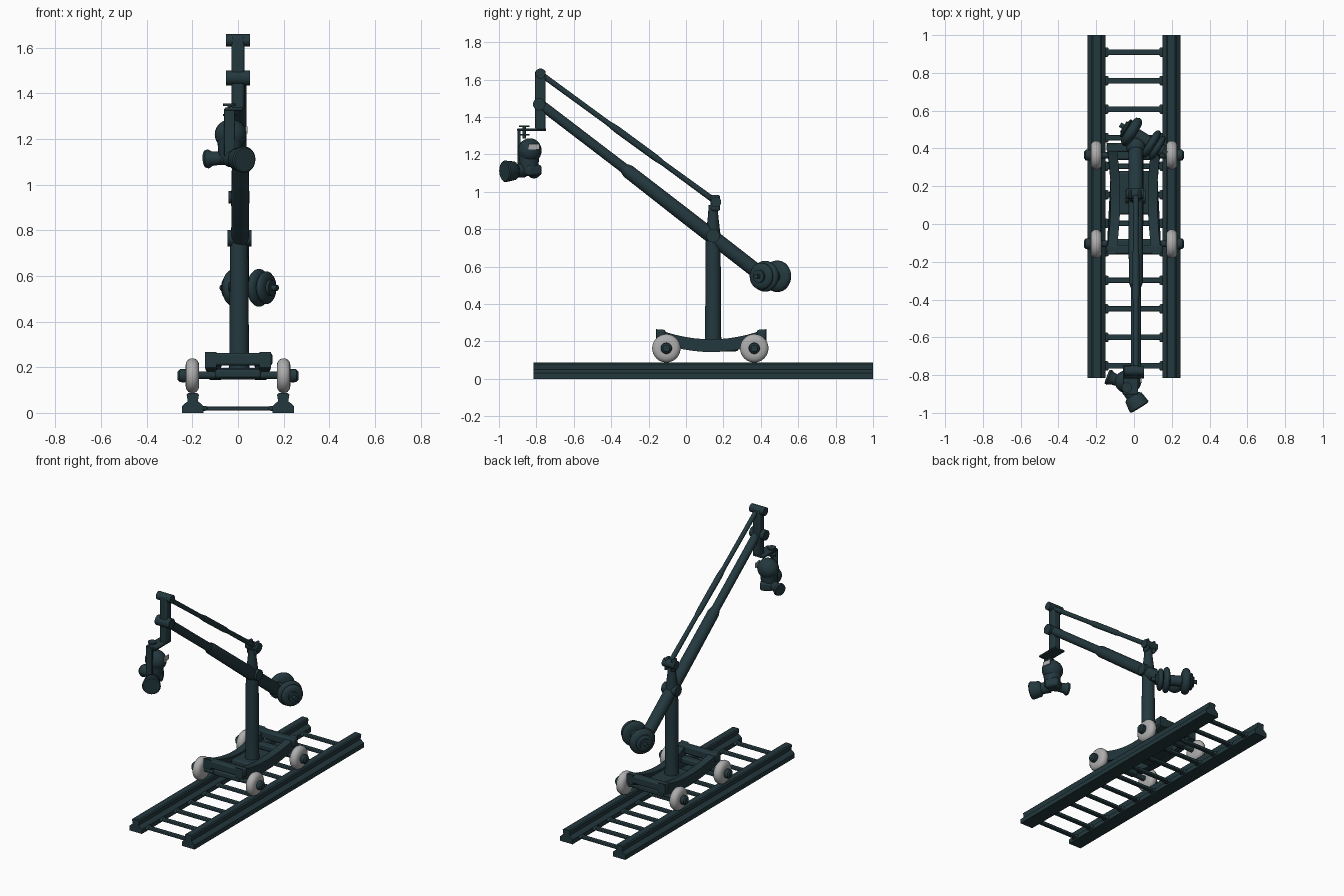
import bpy, bmesh, math
from mathutils import Vector, Matrix

cube = bpy.data.objects.get("Cube")
if cube:
    bpy.data.objects.remove(cube, do_unlink=True)


def material(name, color):
    m = bpy.data.materials.new(name)
    m.use_nodes = True
    m.diffuse_color = (*color, 1)
    m.node_tree.nodes["Principled BSDF"].inputs["Base Color"].default_value = (*color, 1)
    return m


DARK = material("dark teal metal", (0.017, 0.040, 0.048))
GREY = material("light grey rubber", (0.42, 0.42, 0.42))


def finish(name, bm, mat=DARK, bevel=0.0):
    bmesh.ops.recalc_face_normals(bm, faces=bm.faces)
    mesh = bpy.data.meshes.new(name)
    bm.to_mesh(mesh)
    bm.free()
    ob = bpy.data.objects.new(name, mesh)
    bpy.context.collection.objects.link(ob)
    mesh.materials.append(mat)
    bpy.context.view_layer.objects.active = ob
    for o in bpy.context.selected_objects:
        o.select_set(False)
    ob.select_set(True)
    bpy.ops.object.shade_smooth_by_angle(angle=math.radians(40))
    if bevel:
        b = ob.modifiers.new("soft edges", 'BEVEL')
        b.width, b.segments = bevel, 2
    return ob


def box(name, center, size, bevel=0.006, mat=DARK, turn=0):
    bm = bmesh.new()
    m = Matrix.Translation(center) @ Matrix.Rotation(turn, 4, 'Z') @ Matrix.Diagonal((*size, 1))
    bmesh.ops.create_cube(bm, size=1, matrix=m)
    return finish(name, bm, mat, bevel)


def lathe(name, start, end, profile, mat=DARK, sides=24):
    """Revolve (fraction along axis, radius) pairs around the line start-end."""
    start, end = Vector(start), Vector(end)
    axis = end - start
    rot = axis.to_track_quat('Z', 'Y').to_matrix()
    bm = bmesh.new()
    rings = []
    for t, r in profile:
        rings.append([bm.verts.new(start + axis * t + rot @ Vector(
            (r * math.cos(a), r * math.sin(a), 0)))
            for a in (2 * math.pi * i / sides for i in range(sides))])
    for a, b in zip(rings, rings[1:]):
        for i in range(sides):
            j = (i + 1) % sides
            bm.faces.new((a[i], a[j], b[j], b[i]))
    bm.faces.new(rings[0])
    bm.faces.new(rings[-1])
    return finish(name, bm, mat)


def rod(name, start, end, r, r2=None, mat=DARK):
    return lathe(name, start, end, [(0, r), (1, r2 or r)], mat)


def extrude(name, points, vec, bevel=0.0):
    bm = bmesh.new()
    face = bm.faces.new([bm.verts.new(p) for p in points])
    ret = bmesh.ops.extrude_face_region(bm, geom=[face])
    bmesh.ops.translate(bm, vec=vec, verts=[v for v in ret["geom"] if isinstance(v, bmesh.types.BMVert)])
    return finish(name, bm, DARK, bevel)


def ball(name, center, scale):
    bm = bmesh.new()
    bmesh.ops.create_uvsphere(bm, u_segments=24, v_segments=14, radius=1,
                              matrix=Matrix.Translation(center) @ Matrix.Diagonal((*scale, 1)))
    return finish(name, bm)


# Track: flanged rails joined by sleepers
half_rail = [(0.047, 0.0), (0.047, 0.03), (0.03, 0.045), (0.022, 0.05), (0.027, 0.08), (0.02, 0.087)]
for side, s in (("left", 1), ("right", -1)):
    section = half_rail + [(-x, z) for x, z in reversed(half_rail)]
    extrude(side + "_rail", [(s * 0.198 + x, -0.815, z) for x, z in section], (0, 1.815, 0))
for i in range(12):
    y = 0.91 - i * 0.151
    box("sleeper", (0, y, 0.02), (0.32, 0.03, 0.018), 0.004)
    for s in (1, -1):
        box("sleeper_foot", (s * 0.152, y, 0.02), (0.035, 0.05, 0.022), 0.008)


# Dolly: open, sagging frame with raised ends
def sag(y):
    return 0.185 + 0.055 * min(1, abs((y - 0.135) / 0.29)) ** 2


STEPS = 12
ys = [-0.16 + 0.59 * i / STEPS for i in range(STEPS + 1)]
outline = [(y, sag(y) + 0.026) for y in ys] + [(y, sag(y) - 0.042) for y in reversed(ys)]
for side, s in (("left", 1), ("right", -1)):
    bar = extrude(side + "_frame_bar", [(s * 0.095, y, z) for y, z in outline], (s * 0.05, 0, 0))
    # pinch the bar inwards at the middle
    for v in bar.data.vertices:
        v.co.x -= s * 0.022 * max(0, 1 - ((v.co.y - 0.135) / 0.29) ** 2)
for name, y in (("front_frame_bar", -0.135), ("rear_frame_bar", 0.405)):
    box(name, (0.003, y, 0.235), (0.295, 0.05, 0.055), 0.01)
box("centre_plate", (0, 0.165, 0.172), (0.19, 0.23, 0.05), 0.012)

# Wheels on short axles
tyre = [(0, 0.04), (0.04, 0.058), (0.2, 0.071), (0.4, 0.076),
        (0.6, 0.076), (0.8, 0.071), (0.96, 0.058), (1, 0.04)]
for y in (-0.105, 0.365):
    box("axle_beam", (0, y, 0.172), (0.2, 0.05, 0.04), 0.01)
    for s in (1, -1):
        rod("axle", (s * 0.08, y, 0.165), (s * 0.24, y, 0.165), 0.017)
        lathe("wheel", (s * 0.17, y, 0.163), (s * 0.23, y, 0.163), tyre, GREY, 32)
        lathe("hub_cap", (s * 0.222, y, 0.163), (s * 0.264, y, 0.163),
              [(0, 0.024), (0.3, 0.03), (0.8, 0.028), (1, 0.018)])

# Mast with pivot on top
MX, MY = 0.005, 0.145
lathe("mast", (MX, MY, 0.15), (MX, MY, 0.93),
      [(0, 0.05), (0.1, 0.043), (0.55, 0.041), (0.8, 0.039), (0.92, 0.028), (1, 0.024)])
rod("boom_pivot", (-0.045, MY, 0.765), (0.06, MY, 0.765), 0.036)
for s in (1, -1):
    box("mast_fork", (MX + s * 0.026, 0.157, 0.94), (0.018, 0.05, 0.085), 0.01)
rod("mast_top_pin", (MX - 0.046, 0.16, 0.945), (MX + 0.046, 0.16, 0.945), 0.028)

# Boom: thick rear tube, thin front tube
BX = 0.01
tip, joint, tail = Vector((BX, -0.775, 1.465)), Vector((BX, -0.33, 1.125)), Vector((BX, 0.41, 0.55))
rod("boom_front_tube", tip, joint, 0.027)
lathe("boom_rear_tube", joint, tail, [(0, 0.029), (0.03, 0.037), (0.45, 0.039), (1, 0.039)])
lathe("levelling_rod", (BX, -0.77, 1.625), (BX, 0.155, 0.95),
      [(0, 0.015), (0.38, 0.014), (0.43, 0.019), (0.66, 0.018), (0.7, 0.014), (1, 0.016)])

# Head post at the boom tip
box("head_post", (0, -0.778, 1.49), (0.055, 0.056, 0.32), 0.01)
rod("head_top_pin", (-0.053, -0.778, 1.632), (0.053, -0.778, 1.632), 0.027)
rod("boom_tip_pin", (-0.053, -0.785, 1.468), (0.053, -0.785, 1.468), 0.033)

# Camera bracket and clamp screw
CX = -0.038
box("bracket_top", (-0.018, -0.825, 1.331), (0.08, 0.155, 0.013), 0.003)
box("bracket_drop", (CX, -0.893, 1.23), (0.045, 0.016, 0.21), 0.004)
rod("clamp_screw", (CX, -0.865, 1.285), (CX, -0.865, 1.355), 0.009)
for z in (1.305, 1.35):
    rod("clamp_knob", (CX, -0.865, z - 0.005), (CX, -0.865, z + 0.005), 0.027)

# Camera: round housing, lens and eyepiece on one slanted axis
ball("camera_housing", (-0.032, -0.835, 1.22), (0.07, 0.063, 0.066))
rod("camera_neck", (-0.035, -0.84, 1.10), (-0.035, -0.84, 1.2), 0.048, 0.056)
axis = Vector((0.52, -0.85, -0.05)).normalized()
base = Vector((-0.035, -0.865, 1.115))
lathe("lens", base, base + axis * 0.125,
      [(0, 0.038), (0.4, 0.036), (0.5, 0.05), (0.95, 0.058), (1, 0.052)])
lathe("eyepiece", (-0.03, -0.85, 1.12), (-0.142, -0.808, 1.112),
      [(0, 0.036), (0.5, 0.03), (0.75, 0.032), (0.9, 0.042), (1, 0.038)])
box("camera_base", (-0.03, -0.825, 1.115), (0.08, 0.09, 0.06), 0.015, turn=0.5)
box("camera_label", (0.033, -0.813, 1.24), (0.008, 0.058, 0.03), 0.0, GREY, turn=0.15)

# Counterweights on a slanted axle
w = Vector((0.85, -0.53, 0)).normalized()
mid = Vector((0.045, 0.452, 0.548))
rod("weight_axle", mid - w * 0.14, mid + w * 0.15, 0.013)
rod("weight_hub", mid - w * 0.12, mid + w * 0.125, 0.034)
ball("boom_tail_joint", tail, (0.052, 0.052, 0.052))
disc = [(0, 0.055), (0.15, 0.076), (0.4, 0.084), (0.6, 0.084), (0.85, 0.076), (1, 0.055)]
for offset, width, scale in ((-0.068, 0.055, 1), (-0.103, 0.02, 0.65),
                             (0.055, 0.042, 0.98), (0.093, 0.035, 0.85)):
    c = mid + w * offset
    lathe("counterweight", c - w * width / 2, c + w * width / 2,
          [(t, r * scale) for t, r in disc], sides=32)
